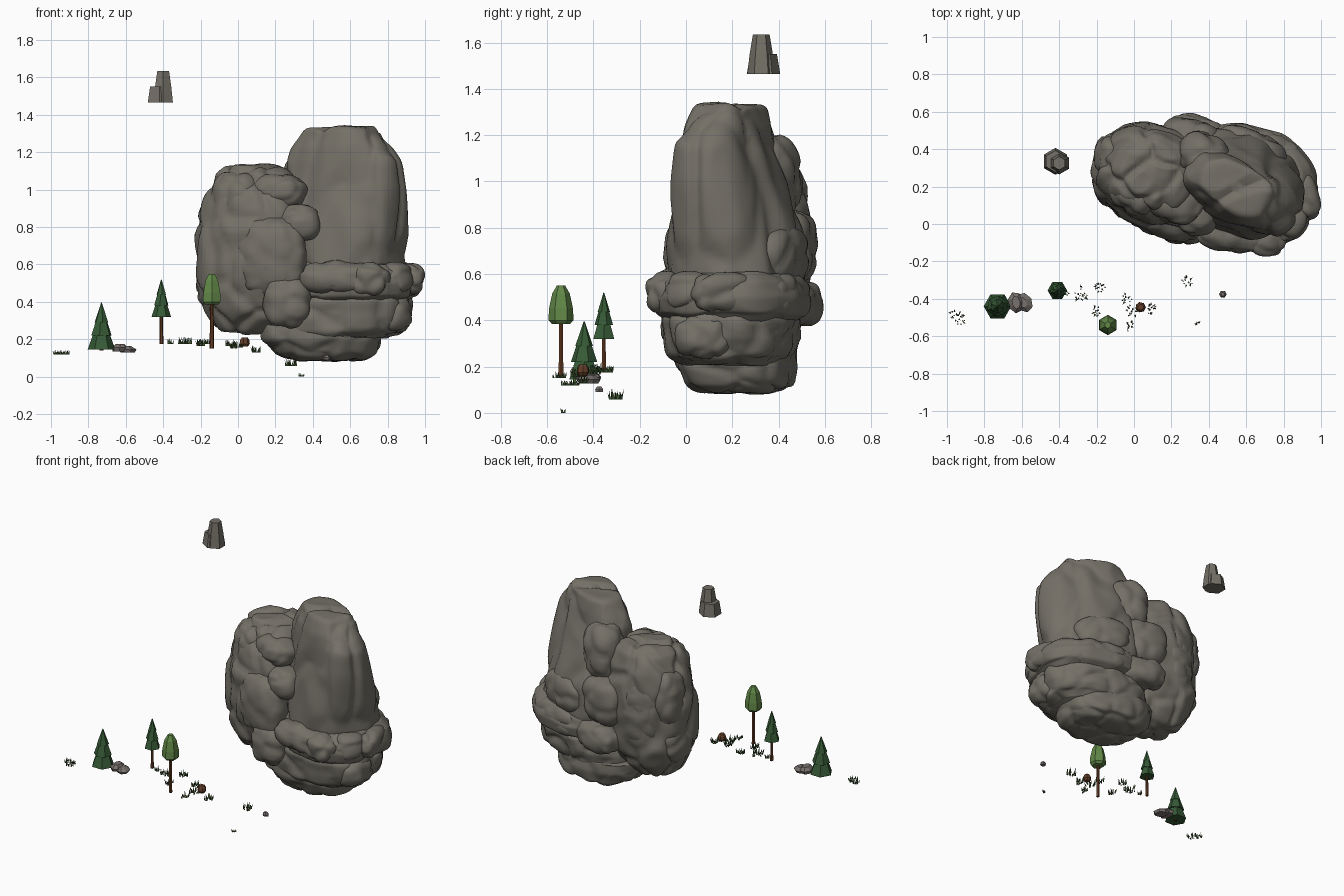
import bpy, bmesh, math, random
from mathutils import Vector, noise

if "Cube" in bpy.data.objects:
    bpy.data.objects.remove(bpy.data.objects["Cube"])

random.seed(4)


def material(name, r, g, b):
    m = bpy.data.materials.new(name)
    lin = [((c / 255 + 0.055) / 1.055) ** 2.4 for c in (r, g, b)]
    m.diffuse_color = (*lin, 1)
    m.use_nodes = True
    m.node_tree.nodes["Principled BSDF"].inputs["Base Color"].default_value = m.diffuse_color
    return m


ROCK = material("boulder grey", 116, 112, 103)
STONE = material("stone grey", 120, 113, 110)
FIR = material("fir green", 54, 90, 54)
LEAF = material("leaf green", 98, 136, 72)
BARK = material("bark brown", 104, 62, 36)
STUMP = material("stump brown", 102, 64, 42)
GRASS = material("grass green", 66, 90, 50)


def finish(name, bm, mat, smooth=False):
    bmesh.ops.recalc_face_normals(bm, faces=bm.faces)
    me = bpy.data.meshes.new(name)
    bm.to_mesh(me)
    bm.free()
    me.materials.append(mat)
    for p in me.polygons:
        p.use_smooth = smooth
    ob = bpy.data.objects.new(name, me)
    bpy.context.collection.objects.link(ob)
    return ob


def crag(bm, amp, size, stretch=1.0):
    """Push vertices so the surface breaks into rounded chunks with creases."""
    bm.normal_update()
    for v, n in [(v, v.normal.copy()) for v in bm.verts]:
        p = Vector((v.co.x, v.co.y, v.co.z * stretch)) / size
        d = noise.voronoi(p + 0.25 * noise.noise_vector(p * 1.3))[0]
        chunk = min(d[1] - d[0], 0.3) / 0.3
        v.co += n * amp * (chunk - 0.7 + 0.5 * noise.noise(p * 2.1))


def loft(bm, keys, sides, power=2.0, rot=0.0, steps=1):
    """Loft through key rings (z, cx, cy, a, b) with superellipse sections."""
    rings = []
    for k0, k1 in zip(keys, keys[1:]):
        for s in range(steps):
            t = s / steps
            rings.append([p + (q - p) * t for p, q in zip(k0, k1)])
    rings.append(list(keys[-1]))
    c, s = math.cos(math.radians(rot)), math.sin(math.radians(rot))
    loops = []
    for z, cx, cy, a, b in rings:
        loop = []
        for i in range(sides):
            t = 2 * math.pi * i / sides
            r = (abs(math.cos(t)) ** power + abs(math.sin(t)) ** power) ** (-1 / power)
            x, y = a * r * math.cos(t), b * r * math.sin(t)
            loop.append(bm.verts.new((cx + x * c - y * s, cy + x * s + y * c, z)))
        loops.append(loop)
    for lo, hi in zip(loops, loops[1:]):
        for i in range(sides):
            j = (i + 1) % sides
            bm.faces.new((lo[i], lo[j], hi[j], hi[i]))
    bm.faces.new(loops[0][::-1])
    bm.faces.new(loops[-1])


def boulder(name, keys, power, rot, amp, size, stretch=1.0):
    bm = bmesh.new()
    loft(bm, keys, 96, power, rot, 8)
    bmesh.ops.recalc_face_normals(bm, faces=bm.faces)
    for _ in range(4):
        bmesh.ops.smooth_vert(bm, verts=bm.verts, factor=0.5,
                              use_axis_x=True, use_axis_y=True, use_axis_z=True)
    crag(bm, amp, size, stretch)
    finish(name, bm, ROCK, True)


def lump(name, pos, radii, rot=0, amp=0.014):
    bm = bmesh.new()
    bmesh.ops.create_icosphere(bm, subdivisions=4, radius=1)
    c, s = math.cos(math.radians(rot)), math.sin(math.radians(rot))
    for v in bm.verts:
        # slightly boxy ellipsoid
        k = sum(abs(q) ** 2.6 for q in v.co) ** (-1 / 2.6)
        x, y, z = (q * k * r for q, r in zip(v.co, radii))
        v.co = Vector(pos) + Vector((x * c - y * s, x * s + y * c, z))
    crag(bm, amp, 0.17)
    finish(name, bm, ROCK, True)


# --- floating boulder ---
boulder("boulder_tower", [
    (0.50, .57, .22, .30, .24), (0.58, .57, .22, .33, .27), (0.78, .57, .215, .34, .25),
    (1.00, .57, .185, .335, .20), (1.15, .565, .18, .325, .17), (1.23, .56, .185, .28, .155),
    (1.325, .555, .195, .20, .125), (1.33, .555, .195, .02, .02)], 2.5, -26, .024, .26, .4)
boulder("boulder_left_lobe", [
    (0.22, .04, .25, .02, .02), (0.24, .04, .25, .14, .13), (0.35, .08, .25, .26, .22),
    (0.50, .10, .25, .32, .27), (0.80, .10, .255, .32, .27), (0.98, .10, .27, .27, .235),
    (1.08, .10, .28, .21, .19), (1.125, .09, .29, .15, .14), (1.13, .09, .29, .02, .02)],
    2.3, -23, .024, .2, .7)
boulder("boulder_belt", [
    (0.40, .60, .20, .30, .26), (0.43, .60, .20, .35, .31), (0.50, .60, .20, .365, .325),
    (0.57, .60, .20, .35, .30), (0.61, .60, .20, .29, .25)], 2.8, -17, .014, .3)
boulder("boulder_lower", [
    (0.20, .52, .20, .28, .22), (0.24, .53, .20, .35, .26), (0.32, .54, .20, .375, .275),
    (0.40, .56, .20, .365, .285), (0.46, .57, .20, .33, .25)], 2.7, -12, .018, .2)
boulder("boulder_bottom", [
    (0.085, .48, .23, .02, .02), (0.09, .48, .23, .20, .17), (0.12, .47, .23, .27, .225),
    (0.20, .45, .22, .32, .255), (0.28, .45, .22, .32, .25)], 2.7, -8, .014, .2)

for i, (pos, radii, rot) in enumerate([
        ((.55, -.04, .53), (.22, .11, .09), -4),      # belt front
        ((.70, -.08, .52), (.11, .09, .09), -10),
        ((.83, .02, .52), (.10, .10, .09), -30),      # belt right
        ((.92, .16, .52), (.065, .14, .085), 15),
        ((.34, .48, .47), (.17, .10, .10), -15),      # belt back
        ((.68, .42, .50), (.22, .09, .10), -18),
        ((.80, .08, .33), (.13, .13, .10), 0),        # lower right
        ((.26, -.01, .40), (.13, .10, .14), 0),       # lower front left
        ((.22, .12, .99), (.15, .11, .09), -20),      # left lobe knobs
        ((.33, .04, .82), (.11, .10, .10), 0),
        ((.18, .03, .64), (.19, .11, .22), -15),
        ((.00, .16, .95), (.13, .10, .14), -30),
        ((-.11, .36, .80), (.10, .12, .20), 0),
        ((-.12, .30, .50), (.10, .14, .14), 0),
        ((.02, .45, .72), (.13, .09, .24), 10),
        ((.30, .46, .72), (.16, .10, .16), -10),      # back shoulder
        ((.62, .40, .68), (.20, .10, .13), -22),
        ((.38, .36, 1.00), (.15, .12, .20), -25)]):
    lump(f"boulder_lump_{i + 1}", pos, radii, rot)


def solid(name, rings, sides, mat, rot=0.0):
    bm = bmesh.new()
    loft(bm, rings, sides, 2, rot)
    return finish(name, bm, mat)


def turned(name, x, y, profile, sides, mat, rot=0.0):
    return solid(name, [(z, x, y, r, r) for z, r in profile], sides, mat, rot)


# --- floating pillar: slim hexagon rising from a wide low collar ---
turned("pillar_tall", -.40, .325, [(1.465, .060), (1.55, .050), (1.635, .036)], 6, ROCK, 30)
turned("pillar_collar", -.42, .335, [(1.465, .072), (1.55, .058)], 6, ROCK, 30)


# --- trees ---
def fir(name, x, y, ground, base, top, r, sides):
    turned(name + "_trunk", x, y, [(ground, .011), (base + .05, .008)], 6, BARK)
    h = top - base
    for i, (z0, z1, r0, r1) in enumerate([(0, .45, 1, .45), (.30, .72, .78, .3), (.58, 1, .52, .03)]):
        turned(f"{name}_tier_{i + 1}", x, y,
               [(base + h * z0, r * r0), (base + h * z1, r * r1)], sides, FIR, 20 * i)


fir("wide_fir", -.73, -.44, .14, .145, .395, .074, 6)
fir("tall_fir", -.41, -.355, .175, .32, .52, .052, 6)
turned("round_tree_trunk", -.14, -.54, [(.15, .012), (.41, .009)], 6, BARK)
turned("round_tree_crown", -.14, -.54,
       [(.385, .040), (.40, .054), (.45, .052), (.515, .038), (.55, .018)], 6, LEAF, 30)

# --- stones and stump ---
solid("flat_stone_left", [(.135, -.635, -.42, .035, .05), (.155, -.632, -.42, .042, .058),
                          (.175, -.63, -.42, .022, .035)], 7, STONE, 10)
solid("flat_stone_right", [(.128, -.59, -.42, .036, .045), (.145, -.588, -.42, .045, .055),
                           (.163, -.595, -.42, .022, .030)], 7, STONE, 30)
solid("pebble", [(.09, .475, -.375, .020, .018), (.102, .475, -.375, .021, .02),
                 (.115, .475, -.375, .010, .010)], 6, STONE)
turned("stump", .035, -.445, [(.16, .018), (.175, .028), (.195, .026), (.21, .016)], 7, STUMP)


# --- grass tufts: scattered thin leaning blades ---
def tuft(name, x, y, z, height, radius, count):
    bm = bmesh.new()
    for _ in range(count):
        a, d = random.uniform(0, 6.283), radius * math.sqrt(random.random())
        bx, by = x + d * math.cos(a), y + d * math.sin(a)
        h, lean = height * random.uniform(.6, 1), random.uniform(.002, .014)
        tip = bm.verts.new((bx + lean * math.cos(a), by + lean * math.sin(a), z + h))
        base = [bm.verts.new((bx + .0055 * math.cos(a + k * 2.094),
                              by + .0055 * math.sin(a + k * 2.094), z)) for k in range(3)]
        bm.faces.new(base)
        for k in range(3):
            bm.faces.new((base[k], base[(k + 1) % 3], tip))
    finish(name, bm, GRASS)


for i, args in enumerate([
        (-.945, -.50, .118, .026, .045, 28), (-.285, -.375, .175, .04, .042, 22),
        (-.18, -.34, .175, .03, .028, 16), (-.20, -.465, .165, .035, .027, 16),
        (-.04, -.40, .165, .035, .027, 14), (-.01, -.465, .155, .035, .032, 18),
        (.09, -.455, .13, .04, .027, 18), (-.02, -.55, .15, .03, .027, 14),
        (-.36, -.37, .175, .03, .013, 8), (.285, -.305, .058, .045, .03, 18),
        (.34, -.535, 0, .02, .012, 6)]):
    tuft(f"grass_tuft_{i + 1}", *args)
